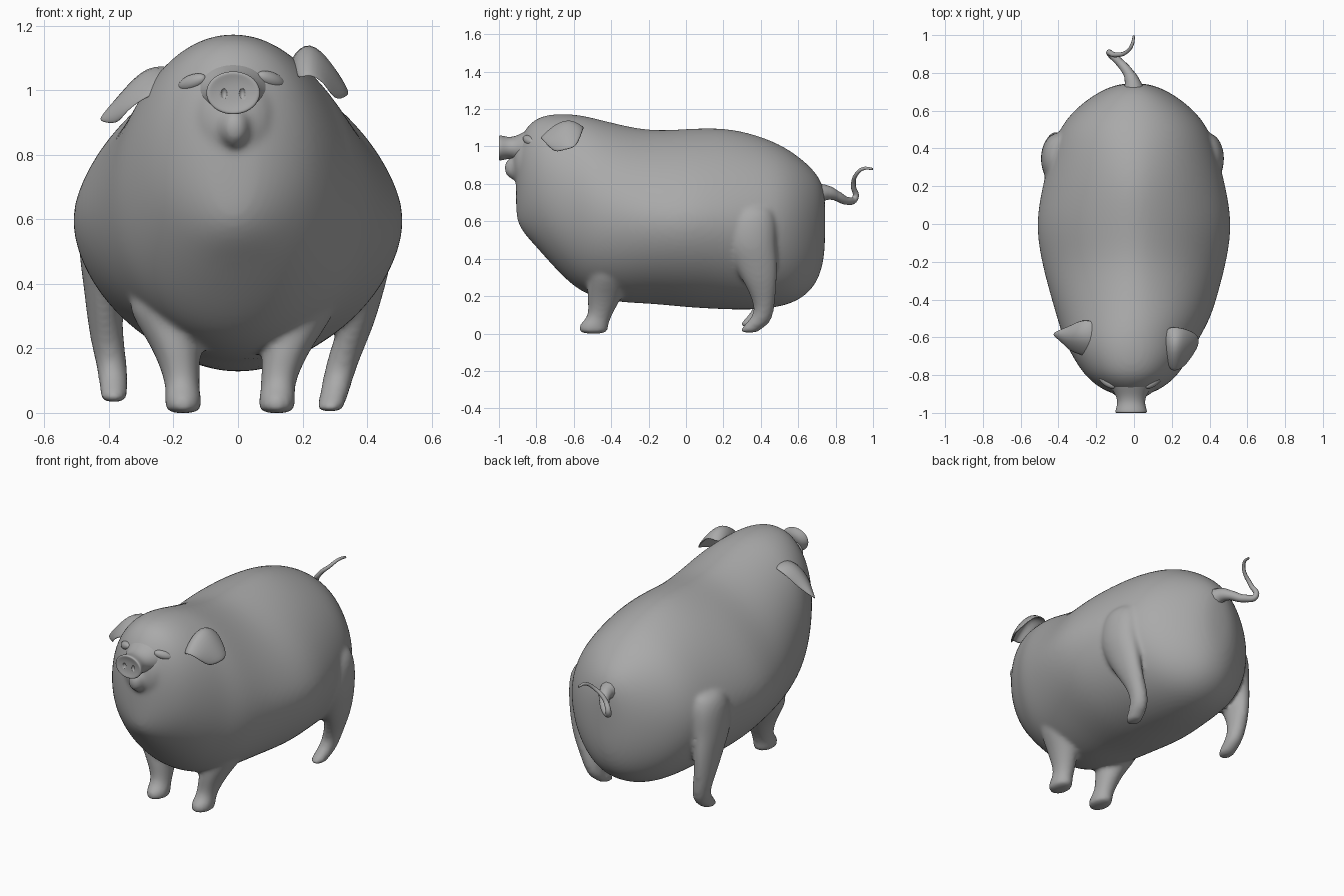
import bpy
import bmesh
from math import sin, cos, tau
from mathutils import Vector

default_cube = bpy.data.objects.get("Cube")
if default_cube:
    bpy.data.objects.remove(default_cube, do_unlink=True)

SEGMENTS = 24

skin = bpy.data.materials.new("grey_skin")
skin.use_nodes = True
skin.diffuse_color = (0.4, 0.4, 0.4, 1)
skin.node_tree.nodes["Principled BSDF"].inputs["Base Color"].default_value = skin.diffuse_color


def make_object(name, bm):
    """Turn a bmesh into a smooth shaded, skin coloured object."""
    bmesh.ops.recalc_face_normals(bm, faces=bm.faces)
    for face in bm.faces:
        face.smooth = True
    mesh = bpy.data.meshes.new(name)
    bm.to_mesh(mesh)
    bm.free()
    mesh.materials.append(skin)
    obj = bpy.data.objects.new(name, mesh)
    bpy.context.collection.objects.link(obj)
    return obj


def subdivide(obj, levels=2):
    modifier = obj.modifiers.new("subdivide", 'SUBSURF')
    modifier.levels = modifier.render_levels = levels


def loft(bm, rings):
    """Skin a list of point rings and close both ends."""
    loops = [[bm.verts.new(point) for point in ring] for ring in rings]
    for a, b in zip(loops, loops[1:]):
        for i in range(len(a)):
            j = (i + 1) % len(a)
            bm.faces.new((a[i], a[j], b[j], b[i]))
    bm.faces.new(loops[0])
    bm.faces.new(loops[-1])


def rounded(angle, upper, lower):
    """Point on a unit superellipse with separate upper and lower fullness."""
    c, s = cos(angle), sin(angle)
    e = 2 / (upper if s > 0 else lower)
    return abs(c) ** e * (1 if c > 0 else -1), abs(s) ** e * (1 if s > 0 else -1)


def upright_ring(x, y, middle, bottom, top, half_width, upper=2.0, lower=2.0):
    ring = []
    for i in range(SEGMENTS):
        u, v = rounded(tau * i / SEGMENTS, upper, lower)
        height = (top - middle) if v > 0 else (middle - bottom)
        ring.append((x + u * half_width, y, middle + v * height))
    return ring


def flat_ring(x, y, z, rx, ry):
    angles = [tau * i / SEGMENTS for i in range(SEGMENTS)]
    return [(x + rx * cos(a), y + ry * sin(a), z) for a in angles]


def ellipsoid(bm, centre, radii):
    made = bmesh.ops.create_uvsphere(bm, u_segments=24, v_segments=14, radius=1)
    for vert in made["verts"]:
        vert.co = Vector(centre) + Vector(r * c for r, c in zip(radii, vert.co))


# Torso and head: y, bottom, top, widest height, half width
torso = [
    (-.91, .64, .95, .80, .05),
    (-.895, .58, 1.03, .81, .11),
    (-.86, .525, 1.095, .81, .18),
    (-.80, .46, 1.16, .79, .25),
    (-.70, .345, 1.18, .74, .315),
    (-.60, .245, 1.178, .69, .365),
    (-.50, .19, 1.16, .65, .41),
    (-.35, .16, 1.12, .62, .455),
    (-.18, .155, 1.088, .60, .50),
    (0, .135, 1.10, .60, .526),
    (.18, .125, 1.108, .60, .495),
    (.34, .12, 1.08, .59, .455),
    (.50, .135, 1.02, .58, .405),
    (.61, .175, .945, .57, .315),
    (.69, .25, .87, .57, .205),
    (.73, .35, .80, .58, .12),
    (.745, .47, .73, .60, .05),
]
bm = bmesh.new()
rings = []
for y, bottom, top, middle, width in torso:
    shift = -.015 if y < -.55 else 0
    fullness = min(.45, max(0, abs(y) - .25))
    rings.append(upright_ring(shift, y, middle, bottom, top, width,
                              1.63 + fullness, 1.82 + fullness * .7))
loft(bm, rings)

# Muzzle and small chin under the snout
ellipsoid(bm, (-.012, -.85, .91), (.13, .08, .15))
ellipsoid(bm, (-.01, -.905, .885), (.05, .068, .065))

# Front legs: left x, right x, y, z, x radius, y radius
front_leg = [
    (.21, -.24, -.40, .38, .12, .13),
    (.18, -.215, -.415, .28, .105, .11),
    (.15, -.19, -.435, .20, .075, .095),
    (.127, -.175, -.455, .11, .056, .065),
    (.123, -.172, -.475, .07, .053, .068),
    (.122, -.17, -.492, .05, .057, .078),
    (.12, -.17, -.495, .02, .057, .078),
    (.12, -.17, -.495, -.002, .052, .072),
]
# Hind legs, with the toes reaching forward
hind_leg = [
    (.33, -.35, .36, .70, .07, .09),
    (.375, -.39, .35, .66, .085, .12),
    (.39, -.405, .345, .58, .088, .14),
    (.393, -.41, .345, .47, .085, .135),
    (.385, -.413, .37, .38, .068, .12),
    (.37, -.415, .395, .28, .055, .092),
    (.335, -.405, .415, .19, .052, .064),
    (.31, -.39, .42, .11, .047, .05),
    (.298, -.385, .385, .055, .045, .065),
    (.287, -.385, .345, .022, .042, .055),
    (.285, -.385, .335, .003, .038, .045),
]
for leg, right_lift in ((front_leg, 0), (hind_leg, .03)):
    loft(bm, [flat_ring(left, y, z, rx, ry) for left, right, y, z, rx, ry in leg])
    loft(bm, [flat_ring(right, y, z + right_lift, rx, ry) for left, right, y, z, rx, ry in leg])

# Fuse torso, muzzle and legs into one soft skin
body = make_object("body_with_legs", bm)
subdivide(body)
fuse = body.modifiers.new("fuse", 'REMESH')
fuse.mode = 'VOXEL'
fuse.voxel_size = .012
fuse.use_smooth_shade = True
soften = body.modifiers.new("soften", 'SMOOTH')
soften.factor = .5
soften.iterations = 9

# Snout with a dished front, flaring into the face: y, radius
bm = bmesh.new()
snout_profile = [(-.80, .15), (-.87, .105), (-.91, .08), (-.945, .072), (-.975, .08),
                 (-.995, .086), (-1.002, .079), (-.997, .062), (-.992, .03)]
loft(bm, [upright_ring(-.015, y, .992, .992 - r * .8, .992 + r * .8, r)
          for y, r in snout_profile])
snout = make_object("snout", bm)
subdivide(snout)

# Nostril hollows
bm = bmesh.new()
for x in (-.043, .013):
    ellipsoid(bm, (x, -.997, .99), (.01, .012, .017))
cutter = make_object("nostril_cutter", bm)
cutter.hide_render = True
cutter.hide_set(True)
hollow = snout.modifiers.new("nostrils", 'BOOLEAN')
hollow.operation = 'DIFFERENCE'
hollow.object = cutter

# Almond shaped eyes
for name, x, z, side in (("left_eye", .102, 1.033, 1), ("right_eye", -.142, 1.025, -1)):
    bm = bmesh.new()
    ellipsoid(bm, (0, 0, 0), (.052, .022, .024))
    eye = make_object(name, bm)
    eye.location = (x, -.838, z)
    eye.rotation_euler = (-.4, side * .3, side * .6)


# Folded ears: rows from root to tip, each running front to back
def ear(name, rows):
    bm = bmesh.new()
    grid = [[bm.verts.new(point) for point in row] for row in rows]
    for a, b in zip(grid, grid[1:]):
        for i in range(len(a) - 1):
            bm.faces.new((a[i], a[i + 1], b[i + 1], b[i]))
    flap = make_object(name, bm)
    thick = flap.modifiers.new("thickness", 'SOLIDIFY')
    thick.thickness = .016
    thick.offset = 0
    subdivide(flap)


ear("left_ear", [
    [(.18, -.77, 1.02), (.17, -.66, 1.11), (.16, -.54, 1.08)],
    [(.215, -.79, 1.05), (.215, -.64, 1.19), (.23, -.54, 1.11)],
    [(.27, -.76, 1.02), (.285, -.65, 1.10), (.30, -.56, 1.05)],
    [(.30, -.70, .96), (.345, -.65, .98), (.345, -.59, .99)],
])
ear("right_ear", [
    [(-.20, -.71, 1.0), (-.19, -.62, 1.07), (-.19, -.51, 1.06)],
    [(-.28, -.70, .98), (-.28, -.60, 1.10), (-.28, -.50, 1.05)],
    [(-.35, -.67, .93), (-.37, -.60, 1.0), (-.34, -.54, .97)],
    [(-.37, -.62, .89), (-.44, -.59, .90), (-.42, -.57, .92)],
])

# Curly tail: x, y, z, thickness
tail_path = [(0, .70, .75, .06), (-.01, .755, .752, .04), (-.03, .80, .738, .028),
             (-.08, .86, .71, .022), (-.13, .905, .725, .017), (-.10, .895, .79, .013),
             (-.04, .91, .85, .010), (-.01, .95, .882, .009), (0, .998, .88, .006)]
curve = bpy.data.curves.new("tail", 'CURVE')
curve.dimensions = '3D'
curve.bevel_depth = 1
curve.bevel_resolution = 3
curve.use_fill_caps = True
spline = curve.splines.new('BEZIER')
spline.bezier_points.add(len(tail_path) - 1)
for point, (x, y, z, radius) in zip(spline.bezier_points, tail_path):
    point.co = (x, y, z)
    point.radius = radius
    point.handle_left_type = point.handle_right_type = 'AUTO'
curve.materials.append(skin)
bpy.context.collection.objects.link(bpy.data.objects.new("tail", curve))
